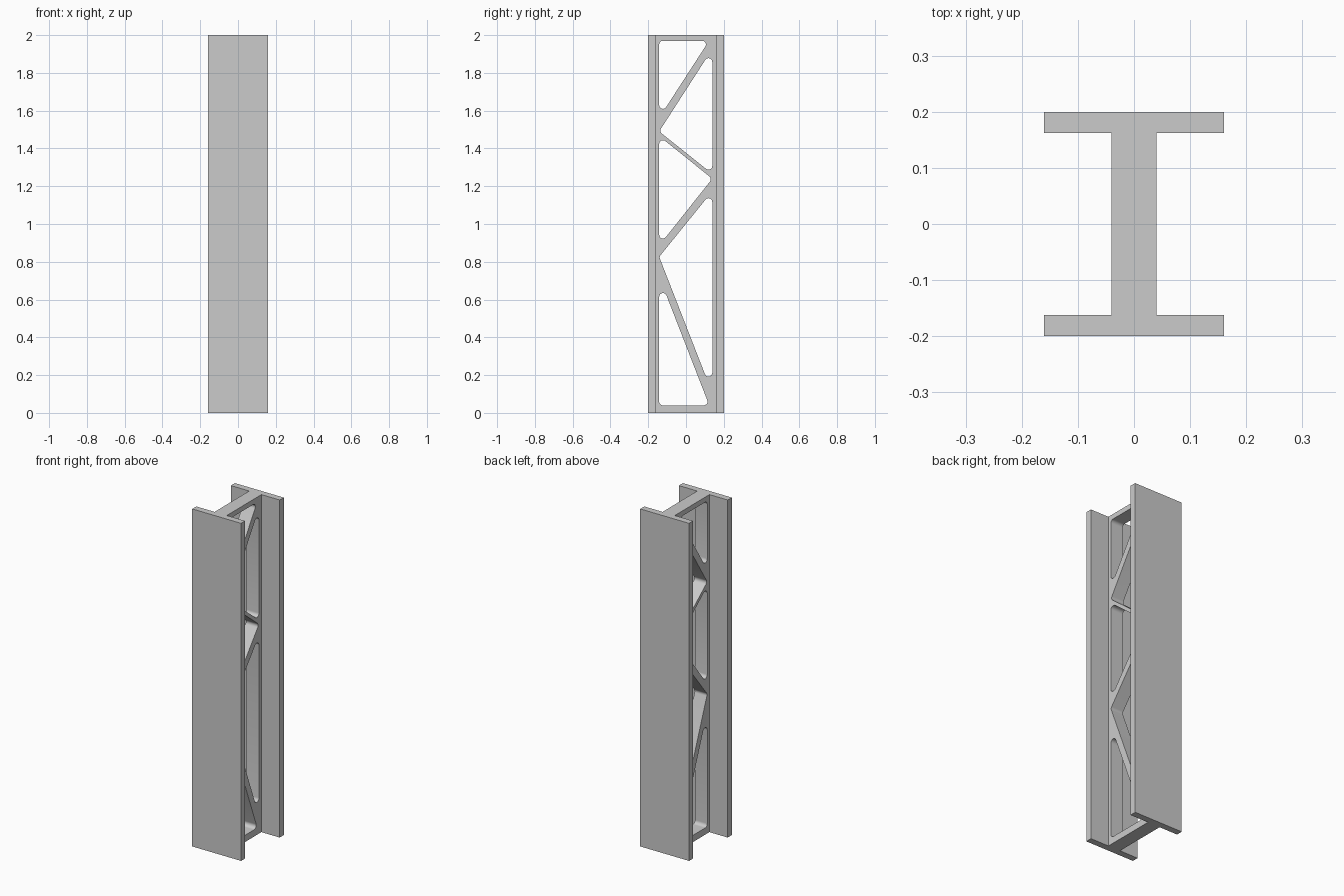
import bpy
import bmesh
from mathutils import Vector

HEIGHT, DEPTH, WIDTH = 2.0, 0.2, 0.16      # height, half depth, half flange width
FLANGE, WEB = 0.162, 0.04                  # inner flange face, half web thickness
RADIUS, STEPS = 0.02, 8                    # pocket corner rounding

if "Cube" in bpy.data.objects:
    bpy.data.objects.remove(bpy.data.objects["Cube"], do_unlink=True)

steel = bpy.data.materials.new("grey_steel")
steel.use_nodes = True
grey = (0.6, 0.6, 0.6, 1)
steel.diffuse_color = grey
steel.node_tree.nodes["Principled BSDF"].inputs["Base Color"].default_value = grey


def prisms(name, outlines, offset):
    """Object made of closed outlines, each extruded along offset."""
    bm = bmesh.new()
    for outline in outlines:
        face = bm.faces.new([bm.verts.new(p) for p in outline])
        cap = bmesh.ops.extrude_face_region(bm, geom=[face])["geom"]
        moved = [g for g in cap if isinstance(g, bmesh.types.BMVert)]
        bmesh.ops.translate(bm, verts=moved, vec=offset)
    bmesh.ops.recalc_face_normals(bm, faces=bm.faces[:])
    mesh = bpy.data.meshes.new(name)
    bm.to_mesh(mesh)
    bm.free()
    mesh.materials.append(steel)
    obj = bpy.data.objects.new(name, mesh)
    bpy.context.collection.objects.link(obj)
    return obj


def rounded(corners):
    """Replace each (y, z) corner with an arc of the fillet radius."""
    points = [Vector(c) for c in corners]
    result = []
    for i, p in enumerate(points):
        a = (points[i - 1] - p).normalized()
        b = (points[(i + 1) % len(points)] - p).normalized()
        half = a.angle(b) / 2
        bisector = (a + b).normalized()
        reach = (a + b).length / 2         # cosine of the half angle
        sine = (1 - reach * reach) ** 0.5
        center = p + bisector * (RADIUS / sine)
        start = p + a * (RADIUS * reach / sine) - center
        end = p + b * (RADIUS * reach / sine) - center
        for k in range(STEPS + 1):
            arm = start.slerp(end, k / STEPS)
            q = center + arm.normalized() * RADIUS
            result.append((-0.1, q.x, q.y))
    return result


# I-beam body from one quarter of its section, mirrored around
quarter = [(WIDTH, DEPTH), (WIDTH, FLANGE), (WEB, FLANGE)]
right_half = quarter + [(x, -y) for x, y in reversed(quarter)]
section = right_half + [(-x, y) for x, y in reversed(right_half)]
beam = prisms("truss_beam", [[(x, y, 0) for x, y in section]], (0, 0, HEIGHT))

# Triangular lightening pockets through the web, top to bottom
L, R = -0.142, 0.139
pockets = [
    [(L, 1.97), (0.122, 1.97), (L, 1.562)],
    [(R, 1.926), (L, 1.49), (R, 1.266)],
    [(L, 1.465), (R, 1.24), (L, 0.886)],
    [(R, 1.173), (L, 0.826), (R, 0.106)],
    [(L, 0.721), (0.123, 0.04), (L, 0.04)],
]
cutter = prisms("pocket_cutter", [rounded(p) for p in pockets], (0.2, 0, 0))
cutter.hide_render = True

cut = beam.modifiers.new("pockets", "BOOLEAN")
cut.operation = "DIFFERENCE"
cut.solver = "EXACT"
cut.object = cutter
bpy.ops.object.select_all(action="DESELECT")
bpy.context.view_layer.objects.active = beam
beam.select_set(True)
bpy.ops.object.modifier_apply(modifier=cut.name)
bpy.data.objects.remove(cutter, do_unlink=True)

# Smooth pocket corners, crisp beam edges
bpy.ops.object.shade_smooth_by_angle()
